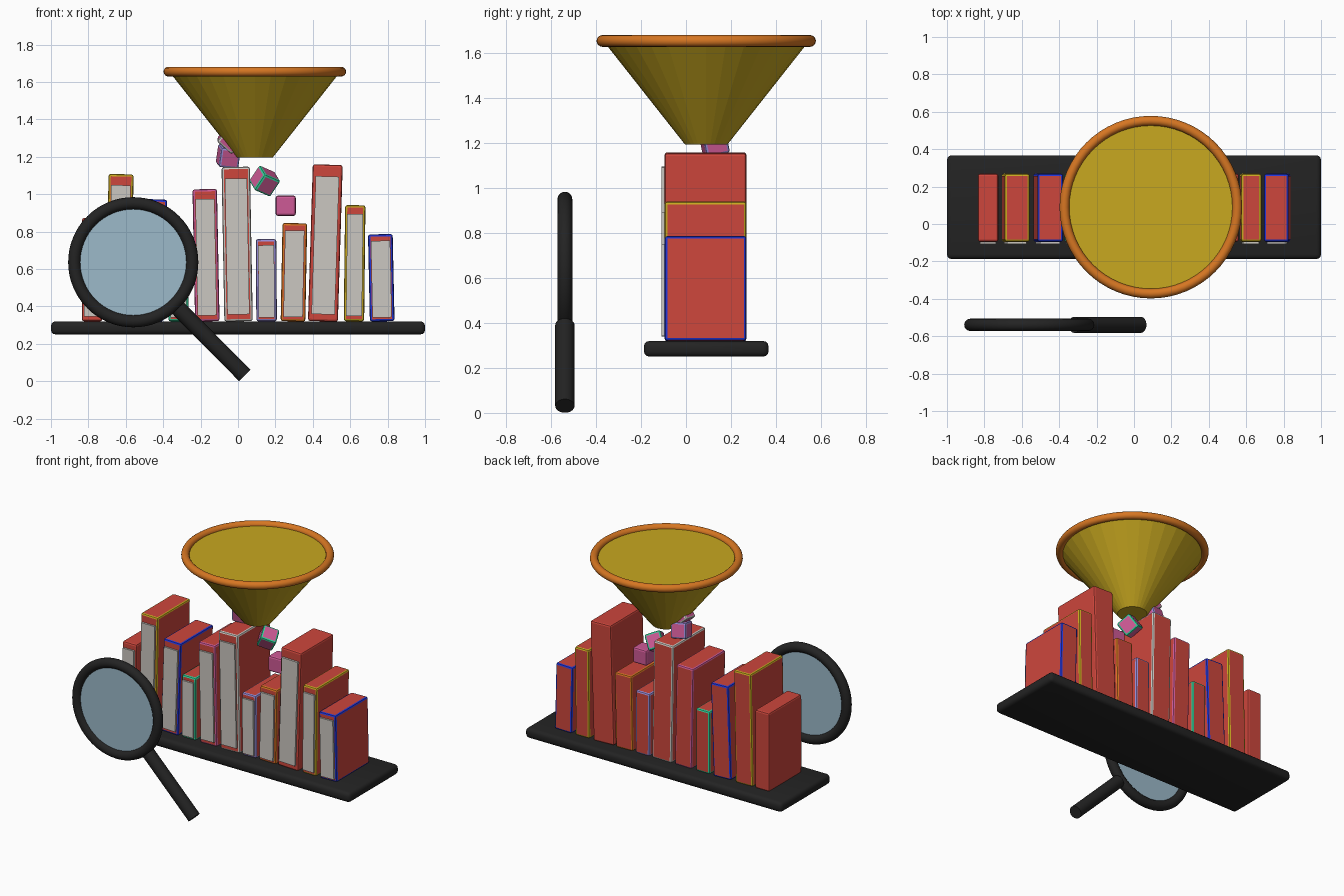
import bpy, bmesh, math
from mathutils import Vector, Matrix

if "Cube" in bpy.data.objects:
    bpy.data.objects.remove(bpy.data.objects["Cube"])


def mat(name, r, g, b):
    lin = [((c / 255 + 0.055) / 1.055) ** 2.4 if c > 10 else c / 255 / 12.92 for c in (r, g, b)]
    m = bpy.data.materials.new(name)
    m.diffuse_color = (*lin, 1)
    m.use_nodes = True
    m.node_tree.nodes["Principled BSDF"].inputs["Base Color"].default_value = m.diffuse_color
    return m


RED = mat("red", 205, 70, 60)
YELLOW = mat("yellow", 200, 168, 32)
BLUE = mat("blue", 34, 54, 220)
GREEN = mat("green", 50, 212, 155)
PINK = mat("pink", 206, 90, 150)
GREY = mat("page_grey", 203, 199, 193)
LAVENDER = mat("lavender", 152, 140, 215)
ORANGE = mat("orange", 214, 118, 34)
BLACK = mat("black", 35, 35, 35)
GLASS = mat("lens_blue", 156, 186, 202)


def finish(name, bm, mats, matrix=Matrix(), smooth=False):
    me = bpy.data.meshes.new(name)
    bm.to_mesh(me)
    bm.free()
    for m in mats:
        me.materials.append(m)
    ob = bpy.data.objects.new(name, me)
    bpy.context.collection.objects.link(ob)
    ob.matrix_world = matrix
    if smooth:
        bpy.ops.object.select_all(action='DESELECT')
        ob.select_set(True)
        bpy.context.view_layer.objects.active = ob
        bpy.ops.object.shade_smooth_by_angle(angle=math.radians(40))
    return ob


def box(name, center, size, face, edge=None, bevel=0.0, segs=2, matrix=Matrix(), smooth=False):
    """Box whose bevelled edges can carry their own colour."""
    bm = bmesh.new()
    bmesh.ops.create_cube(bm, size=1, matrix=Matrix.Translation(center) @ Matrix.Diagonal((*size, 1)))
    mats = [face]
    if edge and edge != face:
        mats.append(edge)
    if bevel:
        bmesh.ops.bevel(bm, geom=bm.edges[:], offset=bevel, offset_type='OFFSET', segments=segs,
                        profile=0.5, affect='EDGES', material=len(mats) - 1)
    return finish(name, bm, mats, matrix, smooth)


def cone(name, p0, p1, r0, r1, sides, m, smooth=False):
    p0, p1 = Vector(p0), Vector(p1)
    d = p1 - p0
    bm = bmesh.new()
    bmesh.ops.create_cone(bm, cap_ends=True, segments=sides, radius1=r0, radius2=r1, depth=d.length)
    mtx = Matrix.Translation((p0 + p1) / 2) @ d.to_track_quat('Z', 'Y').to_matrix().to_4x4()
    return finish(name, bm, [m], mtx, smooth)


def torus(name, loc, major, minor, m, rot=(0, 0, 0)):
    bpy.ops.mesh.primitive_torus_add(location=loc, rotation=rot, major_radius=major, minor_radius=minor,
                                     major_segments=64, minor_segments=16)
    ob = bpy.context.object
    ob.name = name
    ob.data.materials.append(m)
    bpy.ops.object.shade_smooth()


# shelf board
SHELF_TOP = 0.32
box("shelf", (0, 0.09, 0.285), (2, 0.555, 0.07), BLACK, bevel=0.025, segs=3, smooth=True)

# books: bottom x, top x, width, top z, edge colour
books = [
    (-0.780, -0.780, 0.110, 0.872, RED),
    (-0.640, -0.625, 0.134, 1.107, YELLOW),
    (-0.470, -0.447, 0.138, 0.973, BLUE),
    (-0.318, -0.318, 0.108, 0.760, GREEN),
    (-0.164, -0.178, 0.131, 1.027, PINK),
    (0.003, -0.012, 0.152, 1.146, GREY),
    (0.153, 0.150, 0.110, 0.760, LAVENDER),
    (0.294, 0.304, 0.132, 0.845, ORANGE),
    (0.454, 0.480, 0.160, 1.158, RED),
    (0.620, 0.627, 0.109, 0.941, YELLOW),
    (0.771, 0.761, 0.132, 0.786, BLUE),
]
for i, (xb, xt, w, top, edge) in enumerate(books, 1):
    h = top - SHELF_TOP
    lean = Matrix.Translation((xb, 0.087, SHELF_TOP)) @ Matrix.Rotation(math.atan2(xt - xb, h), 4, 'Y')
    box(f"book_cover_{i}", (0, 0, h / 2), (w, 0.364, h), RED, edge, 0.012, 2, lean)
    box(f"book_pages_{i}", (0, -0.16, h * 0.485), (w * 0.78, 0.07, h * 0.88), GREY, matrix=lean)

# funnel with closed top
cone("funnel", (0.09, 0.09, 1.195), (0.09, 0.09, 1.655), 0.095, 0.458, 32, YELLOW)
torus("funnel_rim", (0.09, 0.09, 1.655), 0.462, 0.026, ORANGE)

# falling cubes: position, rotation in degrees, edge colour
cubes = [
    ((-0.038, 0.10, 1.295), (10, 42, 0), GREY),
    ((-0.052, 0.125, 1.203), (12, 8, 10), LAVENDER),
    ((0.143, 0.13, 1.070), (20, 32, 20), GREEN),
    ((0.255, 0.10, 0.938), (0, 0, 0), PINK),
]
for i, (loc, rot, edge) in enumerate(cubes, 1):
    mtx = Matrix.Translation(loc)
    for a, axis in zip(rot, "XYZ"):
        mtx = mtx @ Matrix.Rotation(math.radians(a), 4, axis)
    box(f"cube_{i}", (0, 0, 0), (0.108, 0.108, 0.108), PINK, edge, 0.012, 2, mtx)

# magnifying glass
Y = -0.539
torus("magnifier_ring", (-0.56, Y, 0.636), 0.315, 0.033, BLACK, (math.pi / 2, 0, 0))
cone("magnifier_lens", (-0.56, Y - 0.008, 0.636), (-0.56, Y + 0.008, 0.636), 0.305, 0.305, 64, GLASS, True)
cone("magnifier_handle", (-0.32, Y, 0.39), (0.036, Y, 0.031), 0.043, 0.043, 32, BLACK, True)
